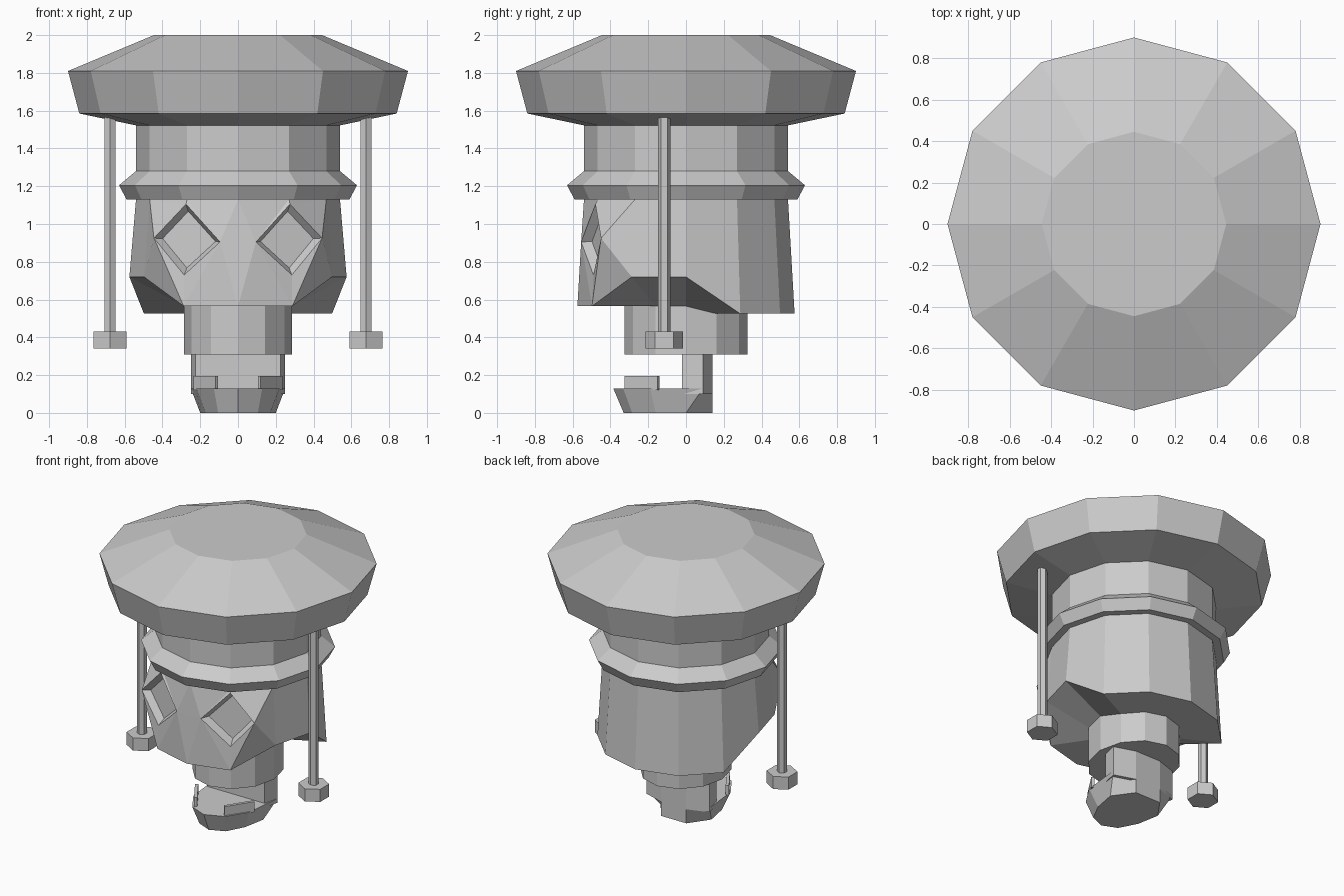
import bpy, bmesh
from math import sin, cos, radians
from mathutils import Vector

cube = bpy.data.objects.get("Cube")
if cube:
    bpy.data.objects.remove(cube, do_unlink=True)

grey = bpy.data.materials.new("plain_grey")
grey.use_nodes = True
grey.diffuse_color = (0.6, 0.6, 0.6, 1)
grey.node_tree.nodes["Principled BSDF"].inputs["Base Color"].default_value = (0.6, 0.6, 0.6, 1)


def finish(name, bm):
    bmesh.ops.recalc_face_normals(bm, faces=bm.faces)
    mesh = bpy.data.meshes.new(name)
    bm.to_mesh(mesh)
    bm.free()
    mesh.materials.append(grey)
    obj = bpy.data.objects.new(name, mesh)
    bpy.context.collection.objects.link(obj)
    return obj


def loft(name, rings):
    """Join equal rings of points into a closed solid."""
    bm = bmesh.new()
    loops = [[bm.verts.new(p) for p in ring] for ring in rings]
    n = len(loops[0])
    for a, b in zip(loops, loops[1:]):
        for i in range(n):
            j = (i + 1) % n
            bm.faces.new((a[i], a[j], b[j], b[i]))
    bm.faces.new(loops[0])
    bm.faces.new(loops[-1])
    return finish(name, bm)


def ring(rx, z, ry=None, n=12, x=0, y=0, turn=0):
    ry = ry or rx
    angles = [radians(360 * i / n + turn) for i in range(n)]
    return [(x + rx * cos(a), y + ry * sin(a), z) for a in angles]


def mirrored(half, z):
    """Outline from its +x half, listed front to back."""
    left = [(-x, y) for x, y in reversed(half) if x > 0]
    return [(x, y, z) for x, y in half + left]


# Hat, band and brim ring
loft("hat", [ring(0.53, 1.52), ring(0.84, 1.585), ring(0.9, 1.81), ring(0.445, 2.0)])
loft("head_band", [ring(0.54, 1.2), ring(0.54, 1.53)])
loft("brim_ring", [ring(0.52, 1.13), ring(0.59, 1.13), ring(0.63, 1.205), ring(0.54, 1.28)])

# Head shell: ring vertices every 30 degrees, the face takes 210 to 330
bm = bmesh.new()
top = [bm.verts.new(p) for p in ring(0.54, 1.13)]
low, inner = [], []
for i, (p, q) in enumerate(zip(ring(0.575, 0), ring(0.285, 0, 0.325))):
    back = 1 <= i <= 5
    front = 8 <= i <= 10
    low.append(bm.verts.new((p[0], p[1], 0.525 if back else 0.565 if front else 0.72)))
    inner.append(bm.verts.new((q[0], q[1], 0.525 if back else 0.565)))
for i in range(12):
    j = (i + 1) % 12
    bm.faces.new((low[i], low[j], inner[j], inner[i]))
    if i not in (7, 8, 9, 10):
        bm.faces.new((top[i], top[j], low[j], low[i]))
bm.faces.new(top)
bm.faces.new(inner)

# Face planes around the sunken diamond eyes
inner_corners = []
for side, cheek, brow in ((1, 11, 10), (-1, 7, 8)):
    points = [(0.275, -0.48, 1.105), (0.445, -0.45, 0.925),
              (0.285, -0.49, 0.73), (0.095, -0.555, 0.905)]
    eye = [bm.verts.new((side * x, y, z)) for x, y, z in points]
    e_top, e_out, e_low, e_in = eye
    inner_corners.append(e_in)
    for face in ((top[cheek], top[brow], e_top), (top[cheek], e_top, e_out),
                 (top[cheek], e_out, low[cheek]), (low[cheek], e_out, low[brow]),
                 (e_out, e_low, low[brow]), (low[brow], e_low, e_in),
                 (low[brow], e_in, low[9]),
                 (top[brow], top[9], e_in), (top[brow], e_in, e_top)):
        bm.faces.new(face)
    # Eye socket
    centre = sum((v.co for v in eye), Vector()) / 4
    sink = Vector((-side * 0.012, 0.045, 0))
    floor = [bm.verts.new(centre + (v.co - centre) * 0.8 + sink) for v in eye]
    bm.faces.new(floor)
    for i in range(4):
        j = (i + 1) % 4
        bm.faces.new((eye[i], eye[j], floor[j], floor[i]))
a, b = inner_corners
bm.faces.new((top[9], a, b))
bm.faces.new((low[9], a, b))
finish("head", bm)

# Neck under the head, rear post and lower jaw
loft("upper_jaw", [ring(0.285, 0.31, 0.325), ring(0.285, 0.6, 0.325)])
post = [(0.225, -0.02), (0.25, 0.09), (0.1, 0.14)]
loft("rear_post", [mirrored(post, 0.1), mirrored(post, 0.32)])
jaw_low = [(0, -0.33), (0.105, -0.285), (0.17, -0.16), (0.2, 0), (0.1, 0.14)]
jaw_top = [(0, -0.385), (0.128, -0.333), (0.22, -0.19), (0.25, 0.09), (0.1, 0.14)]
loft("lower_jaw", [mirrored(jaw_low, 0), mirrored(jaw_top, 0.13)])

# Teeth along the jaw rim, hanging rods and their weights
for side, word in ((1, "left"), (-1, "right")):
    tooth = [(0.12, -0.325), (0.235, -0.15), (0.215, -0.14), (0.105, -0.31)]
    loft(word + "_tooth", [[(side * x, y, z) for x, y in tooth] for z in (0.12, 0.195)])
    spot = dict(n=6, x=side * 0.678, y=-0.115, turn=30)
    loft(word + "_rod", [ring(0.033, 0.42, **spot), ring(0.033, 1.57, **spot)])
    loft(word + "_weight", [ring(0.1, 0.34, **spot), ring(0.1, 0.43, **spot)])
